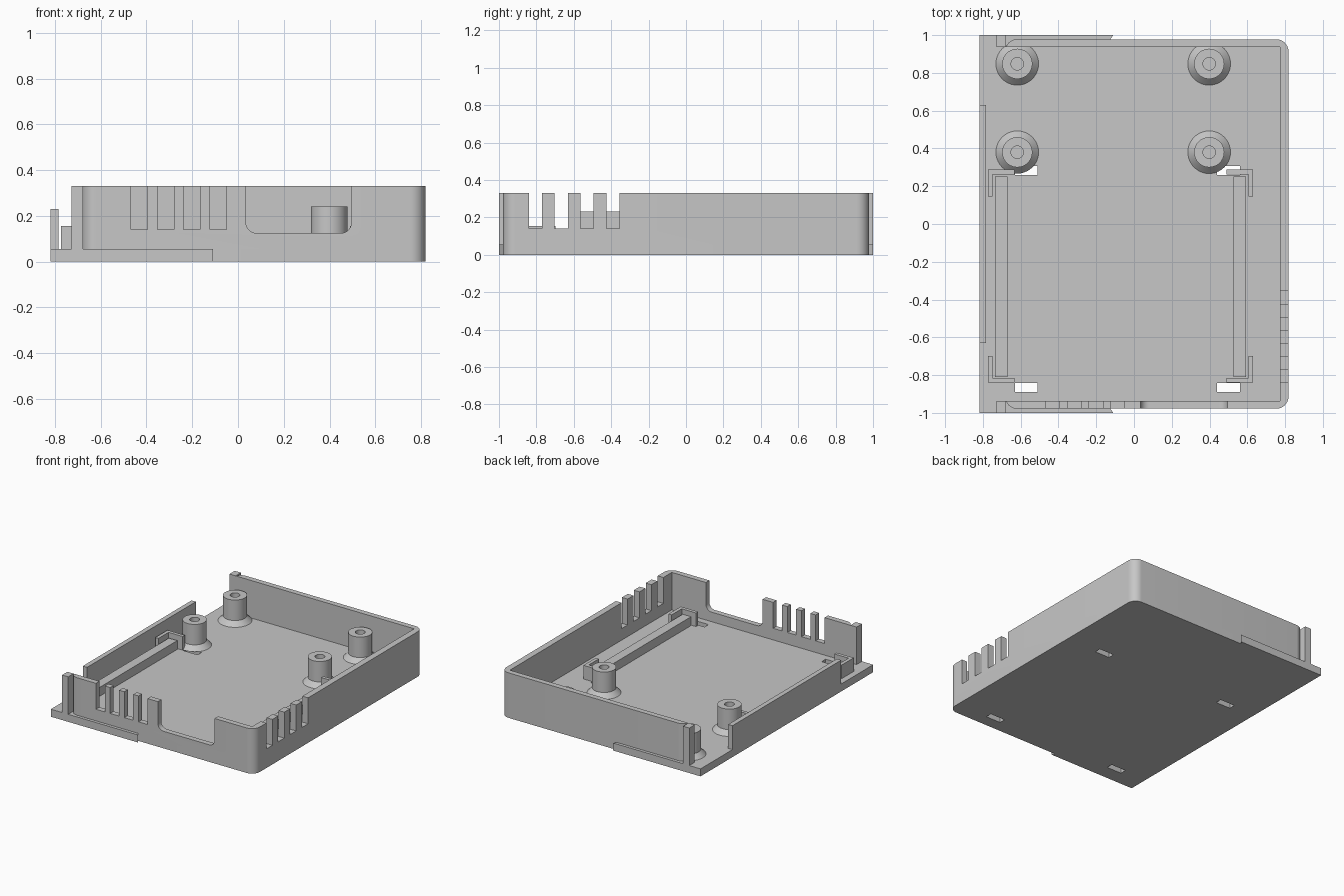
import bpy, bmesh
from math import sin, cos, pi, radians

if "Cube" in bpy.data.objects:
    bpy.data.objects.remove(bpy.data.objects["Cube"], do_unlink=True)

plastic = bpy.data.materials.new("grey plastic")
plastic.use_nodes = True
colour = (0.57, 0.57, 0.57, 1)
plastic.diffuse_color = colour
plastic.node_tree.nodes["Principled BSDF"].inputs["Base Color"].default_value = colour

FLOOR, TOP = 0.055, 0.33     # floor thickness and rim height
OUT, INN = 0.978, 0.938      # outer and inner wall faces along y


def finish(name, bm):
    bmesh.ops.recalc_face_normals(bm, faces=bm.faces)
    mesh = bpy.data.meshes.new(name)
    bm.to_mesh(mesh)
    bm.free()
    ob = bpy.data.objects.new(name, mesh)
    bpy.context.collection.objects.link(ob)
    mesh.materials.append(plastic)
    return ob


def add_prism(bm, outline, low, high, axis="z"):
    """Extrude an outline along z, or an (x, z) outline along y."""
    def place(a, b, c):
        return (a, b, c) if axis == "z" else (a, c, b)
    rings = [[bm.verts.new(place(a, b, h)) for a, b in outline] for h in (low, high)]
    bm.faces.new(rings[0])
    bm.faces.new(rings[1])
    n = len(outline)
    for i in range(n):
        j = (i + 1) % n
        bm.faces.new((rings[0][i], rings[0][j], rings[1][j], rings[1][i]))


def add_box(bm, x0, x1, y0, y1, z0, z1):
    add_prism(bm, [(x0, y0), (x1, y0), (x1, y1), (x0, y1)], z0, z1)


def prism(name, outline, low, high):
    bm = bmesh.new()
    add_prism(bm, outline, low, high)
    return finish(name, bm)


def box(name, *size):
    bm = bmesh.new()
    add_box(bm, *size)
    return finish(name, bm)


def arc(cx, cy, r, start, end, steps=10):
    angles = [radians(start + (end - start) * i / steps) for i in range(steps + 1)]
    return [(cx + r * cos(a), cy + r * sin(a)) for a in angles]


def flip_y(points):
    return [(x, -y) for x, y in reversed(points)]


def activate(ob):
    bpy.ops.object.select_all(action="DESELECT")
    ob.select_set(True)
    bpy.context.view_layer.objects.active = ob


def smooth(ob):
    activate(ob)
    bpy.ops.object.shade_smooth_by_angle(angle=radians(30))


def cut(ob, bm):
    cutter = finish("cutter", bm)
    cutter.hide_render = True
    activate(ob)
    mod = ob.modifiers.new("cut", "BOOLEAN")
    mod.operation, mod.solver, mod.object = "DIFFERENCE", "EXACT", cutter
    bpy.ops.object.modifier_apply(modifier=mod.name)
    bpy.data.objects.remove(cutter, do_unlink=True)


# Floor plate with wider side flanges and rounded corners
corner = arc(0.753, -OUT + 0.065, 0.065, -90, 0)
half = [(-0.818, -1), (-0.11, -1), (-0.125, -OUT)] + corner
floor = prism("floor_plate", half + flip_y(half), 0, FLOOR)
slots = bmesh.new()
for x in (-0.63, 0.44):
    for y in (-0.89, 0.26):
        add_box(slots, x, x + 0.12, y, y + 0.047, -0.1, 0.1)
cut(floor, slots)
smooth(floor)

# U-shaped wall with rounded outer corners and rounded ends
outer = arc(-0.62, -OUT + 0.06, 0.06, 199.5, 270) + corner
wall = prism("outer_wall", outer + flip_y(outer) + [(0.772, INN), (0.772, -INN)], FLOOR, TOP)

# Vent slots in the front and side, and the rounded connector opening
vents = bmesh.new()
for i in range(4):
    x = -0.467 + i * 0.115
    add_box(vents, x, x + 0.072, -1.1, -0.9, 0.14, 0.5)
    y = -0.84 + i * 0.138
    add_box(vents, 0.74, 0.9, y, y + 0.07, 0.14, 0.5)
opening = (arc(0.08, 0.17, 0.045, 180, 270) + arc(0.45, 0.17, 0.045, 270, 360)
           + [(0.495, 0.5), (0.035, 0.5)])
add_prism(vents, opening, -1.1, -0.9, "y")
cut(wall, vents)
smooth(wall)

# Low wall on the open side and its corner posts
box("low_side_wall", -0.818, -0.783, -0.63, 0.63, FLOOR, 0.23)
box("front_corner_post", -0.727, -0.677, -1, -INN, FLOOR, TOP)
box("back_corner_post", -0.727, -0.677, INN, 1, FLOOR, TOP)

# Board rails
for side, x in (("right", -0.737), ("left", 0.526)):
    box(side + "_rail", x, x + 0.068, -0.81, 0.252, FLOOR, 0.12)

# L-shaped corner brackets, sx and sy point towards the board
for side, x, sx in (("right", -0.773, 1), ("left", 0.63, -1)):
    for end, y, sy in (("front", -0.84, 1), ("back", 0.288, -1)):
        shape = [(0, 0), (0.14, 0), (0.14, 0.025), (0.025, 0.025), (0.025, 0.142), (0, 0.142)]
        prism(f"{end}_{side}_bracket", [(x + sx * a, y + sy * b) for a, b in shape],
              FLOOR, 0.155)


# Hollow standoffs with flared feet
def standoff(name, cx, cy, steps=40):
    profile = [(0.113, FLOOR), (0.08, 0.09), (0.08, 0.24), (0.033, 0.24), (0.033, FLOOR + 0.002)]
    bm = bmesh.new()
    rings = [[bm.verts.new((cx + r * cos(2 * pi * i / steps), cy + r * sin(2 * pi * i / steps), z))
              for i in range(steps)] for r, z in profile]
    for low, high in zip(rings, rings[1:]):
        for i in range(steps):
            j = (i + 1) % steps
            bm.faces.new((low[i], low[j], high[j], high[i]))
    bm.faces.new(rings[-1])
    bm.faces.new(rings[0])
    smooth(finish(name, bm))


for side, x in (("right", -0.618), ("left", 0.398)):
    for end, y in (("front", 0.38), ("back", 0.848)):
        standoff(f"{end}_{side}_standoff", x, y)
